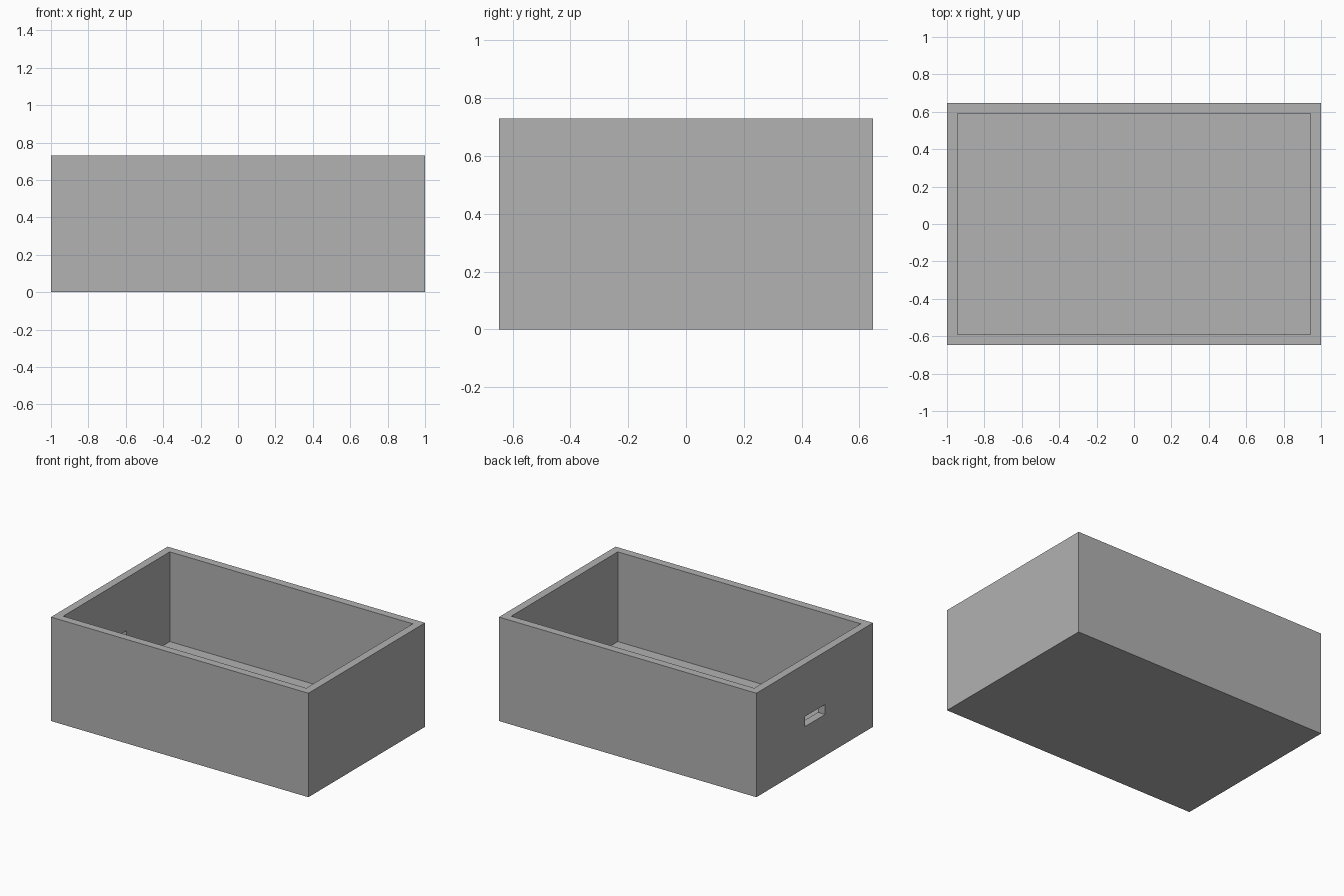
import bpy
import bmesh
from mathutils import Matrix, Vector

default = bpy.data.objects.get("Cube")
if default:
    bpy.data.objects.remove(default, do_unlink=True)

LENGTH, WIDTH, HEIGHT = 2.0, 1.294, 0.73
WALL, FLOOR = 0.056, 0.1


def box(name, low, high):
    """Axis-aligned box between two opposite corners."""
    low, high = Vector(low), Vector(high)
    bm = bmesh.new()
    bmesh.ops.create_cube(bm, size=1, matrix=Matrix.LocRotScale(
        (low + high) / 2, None, high - low))
    mesh = bpy.data.meshes.new(name)
    bm.to_mesh(mesh)
    bm.free()
    obj = bpy.data.objects.new(name, mesh)
    bpy.context.collection.objects.link(obj)
    return obj


def cut(target, cutter):
    """Subtract a hidden cutter from the target."""
    cutter.hide_render = True
    cutter.hide_viewport = True
    cutter.display_type = 'WIRE'
    mod = target.modifiers.new(cutter.name, 'BOOLEAN')
    mod.operation = 'DIFFERENCE'
    mod.solver = 'EXACT'
    mod.object = cutter


# Plain grey material
grey = bpy.data.materials.new("grey")
grey.use_nodes = True
colour = (0.445, 0.445, 0.445, 1)
grey.diffuse_color = colour
grey.node_tree.nodes["Principled BSDF"].inputs["Base Color"].default_value = colour

# Open tray body
x, y = LENGTH / 2, WIDTH / 2
tray = box("tray", (-x, -y, 0), (x, y, HEIGHT))
tray.data.materials.append(grey)

# Hollow interior
cut(tray, box("interior_cutter", (WALL - x, WALL - y, FLOOR),
              (x - WALL, y - WALL, HEIGHT + 0.1)))

# Slot through one end wall
cut(tray, box("slot_cutter", (-x - 0.1, -0.115, 0.29),
              (-x + WALL + 0.1, 0.11, 0.36)))
